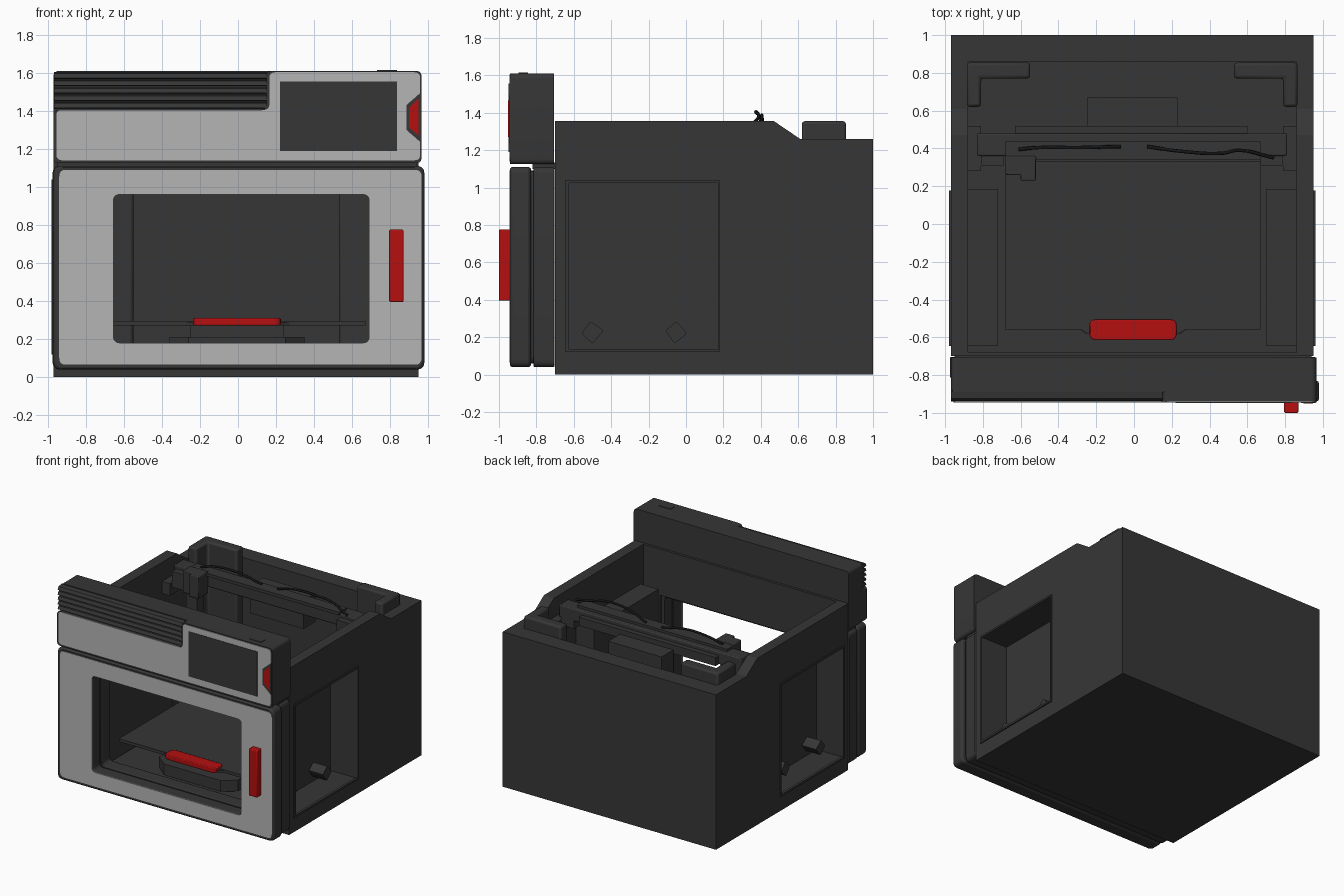
import bpy, bmesh, math
from mathutils import Vector

if "Cube" in bpy.data.objects:
    bpy.data.objects.remove(bpy.data.objects["Cube"])


def material(name, r, g, b):
    m = bpy.data.materials.new(name)
    m.diffuse_color = (r, g, b, 1)
    m.use_nodes = True
    m.node_tree.nodes["Principled BSDF"].inputs["Base Color"].default_value = m.diffuse_color
    return m


DARK = material("dark_grey", 0.037, 0.037, 0.037)
GREY = material("light_grey", 0.46, 0.46, 0.46)
RED = material("red", 0.46, 0.005, 0.005)
BLACK = material("cable_black", 0.008, 0.008, 0.008)
CX = -0.01  # the body's own mirror plane


def prism(name, pts, axis, a, b, mat=DARK, hole=None, bevel=0):
    """Extrude a 2D profile along an axis, with an optional matching hole loop."""
    place = {'x': lambda p, t: (t, p[0], p[1]),
             'y': lambda p, t: (p[0], t, p[1]),
             'z': lambda p, t: (p[0], p[1], t)}[axis]
    bm = bmesh.new()
    n = len(pts)
    loops = [[[bm.verts.new(place(p, t)) for p in lp] for t in (a, b)]
             for lp in ([pts, hole] if hole else [pts])]
    for lo, hi in loops:
        for i in range(n):
            j = (i + 1) % n
            bm.faces.new((lo[i], lo[j], hi[j], hi[i]))
    for k in (0, 1):
        if hole:
            o, h = loops[0][k], loops[1][k]
            for i in range(n):
                j = (i + 1) % n
                bm.faces.new((o[i], o[j], h[j], h[i]))
        else:
            bm.faces.new(loops[0][k])
    bmesh.ops.recalc_face_normals(bm, faces=bm.faces)
    me = bpy.data.meshes.new(name)
    bm.to_mesh(me)
    bm.free()
    me.materials.append(mat)
    ob = bpy.data.objects.new(name, me)
    bpy.context.collection.objects.link(ob)
    if bevel:
        mod = ob.modifiers.new("bevel", 'BEVEL')
        mod.width, mod.segments = bevel, 2
        mod.angle_limit = math.radians(40)
    return ob


def rect(x0, x1, y0, y1):
    return [(x0, y0), (x1, y0), (x1, y1), (x0, y1)]


def rounded(pts, r, n=5):
    """Round every corner of a polygon."""
    out = []
    for i, p in enumerate(pts):
        p = Vector(p)
        a = p + (Vector(pts[i - 1]) - p).normalized() * r
        b = p + (Vector(pts[(i + 1) % len(pts)]) - p).normalized() * r
        for k in range(n + 1):
            t = k / n
            out.append(tuple(a * (1 - t) ** 2 + p * 2 * t * (1 - t) + b * t * t))
    return out


def box(name, x0, x1, y0, y1, z0, z1, mat=DARK, bevel=0):
    return prism(name, rect(x0, x1, y0, y1), 'z', z0, z1, mat, None, bevel)


def cut(ob, cutter):
    mod = ob.modifiers.new("cut", 'BOOLEAN')
    mod.object, mod.solver = cutter, 'EXACT'
    bpy.context.view_layer.objects.active = ob
    bpy.ops.object.modifier_apply(modifier=mod.name)
    bpy.data.objects.remove(cutter)


# open-topped body with window and side openings
body = prism("body", [(-0.70, 0), (1, 0), (1, 1.26), (0.61, 1.26), (0.47, 1.355),
                      (-0.70, 1.355)], 'x', -0.97, 0.95)
cut(body, box("cutter", -0.88, 0.86, -0.68, 0.86, 0.10, 2))
cut(body, box("cutter", -0.68, 0.71, -0.8, -0.5, 0.16, 0.98))
cut(body, box("cutter", -1.2, 1.2, -0.63, 0.17, 0.13, 1.03))

# door: front slab, recessed seam, rear slab, all around the window
window = rounded(rect(-0.655, 0.69, 0.18, 0.96), 0.035)
for name, x0, x1, z0, z1, y0, y1, bev in (
        ("door_front", -0.97, 0.98, 0.04, 1.11, -0.94, -0.83, 0.015),
        ("door_seam", -0.95, 0.94, 0.06, 1.09, -0.83, -0.815, 0),
        ("door_rear", -0.975, 0.96, 0.04, 1.11, -0.815, -0.703, 0.008)):
    prism(name, rounded(rect(x0, x1, z0, z1), 0.04), 'y', y0, y1, DARK, window, bev)
prism("door_face", rounded(rect(-0.94, 0.965, 0.065, 1.09), 0.035), 'y',
      -0.944, -0.938, GREY, window)
box("door_handle", 0.795, 0.87, -1.0, -0.94, 0.395, 0.775, RED, 0.006)

# control head
box("head_neck", -0.95, 0.94, -0.82, -0.70, 1.10, 1.135)
prism("head_core", rounded(rect(-0.97, 0.965, 1.125, 1.61), 0.03), 'y', -0.89, -0.706)
prism("head_front", rounded([(-0.97, 1.125), (0.965, 1.125), (0.965, 1.61), (0.15, 1.61),
                             (0.15, 1.405), (-0.97, 1.405)], 0.03), 'y', -0.94, -0.88)
prism("head_face", rounded([(-0.955, 1.14), (0.958, 1.14), (0.958, 1.603), (0.165, 1.603),
                            (0.165, 1.405), (-0.955, 1.405)], 0.03), 'y', -0.945, -0.938, GREY)
prism("screen", rect(0.22, 0.835, 1.19, 1.555), 'y', -0.948, -0.942)
prism("knob_surround", [(0.885, 1.30), (0.96, 1.235), (0.96, 1.495), (0.885, 1.43)],
      'y', -0.947, -0.942)
prism("knob", [(0.898, 1.315), (0.948, 1.27), (0.948, 1.465), (0.898, 1.415)],
      'y', -0.951, -0.942, RED)
box("top_button", 0.73, 0.835, -0.895, -0.845, 1.60, 1.614)
for i in range(5):
    z = 1.412 + i * 0.039
    prism("vent_slat", [(-0.88, z), (-0.937, z + 0.004), (-0.925, z + 0.028), (-0.88, z + 0.036)],
          'x', -0.968, 0.152)

# side pockets with spool pegs, and rear corner columns
for s, side in ((1, "right"), (-1, "left")):
    def X(d):
        return CX + s * d

    def sbox(name, d0, d1, *rest):
        return box(side + name, *sorted((X(d0), X(d1))), *rest)

    sbox("_pocket_back", 0.71, 0.725, -0.645, 0.185, 0.115, 1.045)
    for nm, y0, y1, z0, z1 in (("top", -0.645, 0.185, 1.03, 1.045),
                               ("bottom", -0.645, 0.185, 0.115, 0.13),
                               ("front", -0.645, -0.63, 0.13, 1.03),
                               ("rear", 0.17, 0.185, 0.13, 1.03)):
        sbox("_pocket_" + nm, 0.725, 0.90, y0, y1, z0, z1)
    prism(side + "_pocket_frame", rect(-0.645, 0.178, 0.12, 1.04), 'x', X(0.95), X(0.97),
          DARK, rect(-0.625, 0.17, 0.135, 1.025))
    for pts in ([(-0.56, .22), (-0.51, .285), (-0.44, .235), (-0.50, .165)],
                [(-0.11, .235), (-0.05, .285), (0.005, .22), (-0.06, .165)]):
        prism(side + "_spool_peg", rounded(pts, 0.01, 2), 'x', X(0.72), X(0.85))
    prism(side + "_rear_column", [(X(0.875), 0.855), (X(0.54), 0.855), (X(0.54), 0.77),
                                  (X(0.80), 0.77), (X(0.80), 0.62), (X(0.875), 0.62)],
          'z', 0.1, 1.355, DARK, None, 0.015)
    sbox("_gantry_end", 0.68, 0.80, 0.31, 0.48, 1.16, 1.29)
    sbox("_gantry_rail", 0.80, 0.875, 0.28, 0.52, 1.10, 1.20)

# heated bed with red handle
box("bed_plate", -0.68, 0.67, -0.56, 0.33, 0.27, 0.295)
prism("bed_tab", [(-0.28, -0.56), (-0.23, -0.59), (0.22, -0.59), (0.27, -0.56)], 'z', 0.27, 0.29)
prism("bed_handle", rounded(rect(-0.235, 0.225, -0.615, -0.505), 0.035), 'z',
      0.27, 0.31, RED, None, 0.006)
prism("bed_support", [(-0.36, -0.38), (-0.36, -0.50), (-0.26, -0.58), (0.25, -0.58),
                      (0.35, -0.50), (0.35, -0.38)], 'z', 0.12, 0.21)
box("bed_post", -0.25, 0.24, -0.40, 0.15, 0.10, 0.27)

# gantry, print head and cables
box("gantry_beam", -0.83, 0.81, 0.36, 0.48, 1.22, 1.32, DARK, 0.008)
box("gantry_top_rail", -0.68, 0.67, 0.34, 0.44, 1.315, 1.34)
box("gantry_rear_rail", -0.63, 0.60, 0.475, 0.52, 1.22, 1.29)
box("rear_chute", -0.25, 0.23, 0.515, 0.67, 1.02, 1.25)
prism("print_head", [(-0.68, 0.26), (-0.60, 0.26), (-0.60, 0.23), (-0.52, 0.23),
                     (-0.52, 0.36), (-0.68, 0.36)], 'z', 1.17, 1.35, DARK, None, 0.006)
box("nozzle_block", -0.65, -0.55, 0.26, 0.34, 1.03, 1.17)
for pts in ([(-0.61, .395, 1.345), (-0.5, .405, 1.375), (-0.3, .405, 1.385), (-0.07, .41, 1.345)],
            [(0.07, .41, 1.345), (0.25, .385, 1.395), (0.47, .375, 1.40), (0.55, .39, 1.385),
             (0.74, .35, 1.33)]):
    cu = bpy.data.curves.new("cable", 'CURVE')
    cu.dimensions = '3D'
    cu.bevel_depth, cu.bevel_resolution = 0.009, 2
    sp = cu.splines.new('BEZIER')
    sp.bezier_points.add(len(pts) - 1)
    for bp, p in zip(sp.bezier_points, pts):
        bp.co = p
        bp.handle_left_type = bp.handle_right_type = 'AUTO'
    cu.materials.append(BLACK)
    bpy.context.collection.objects.link(bpy.data.objects.new("cable", cu))

# smooth rounded corners, keep hard edges
for ob in bpy.context.collection.objects:
    ob.select_set(ob.type == 'MESH')
bpy.context.view_layer.objects.active = body
bpy.ops.object.shade_smooth_by_angle(angle=math.radians(30))
